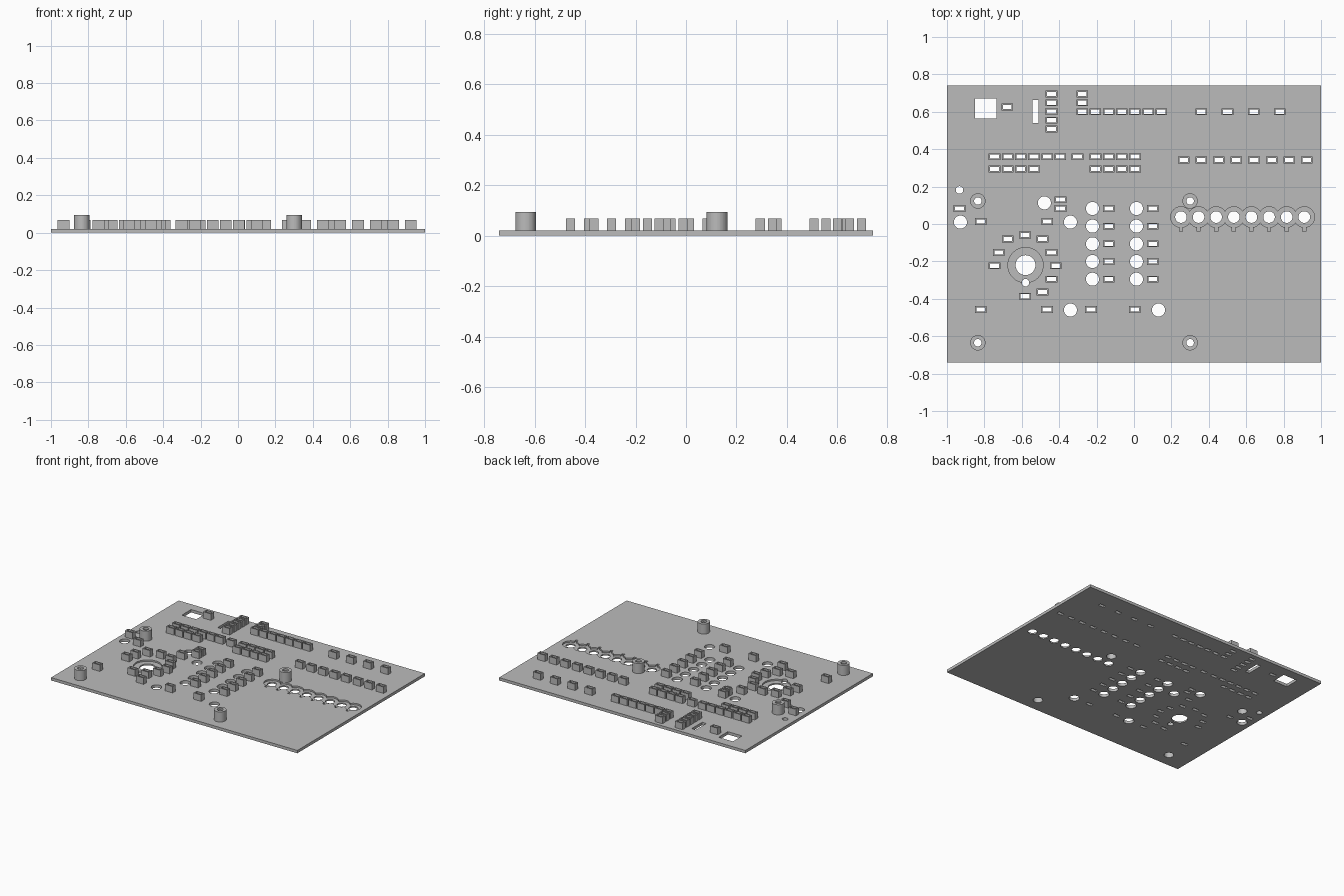
import bpy
import bmesh
from mathutils import Matrix

cube = bpy.data.objects.get("Cube")
if cube:
    bpy.data.objects.remove(cube, do_unlink=True)

THICK, BLOCK_TOP, POST_TOP = 0.021, 0.068, 0.095
RECESS_Z = 0.01
STEP = 0.0705
JACK_STEP = 0.0942

grey = bpy.data.materials.new("panel grey")
grey.use_nodes = True
grey.diffuse_color = (0.5, 0.5, 0.5, 1)
grey.node_tree.nodes["Principled BSDF"].inputs["Base Color"].default_value = (0.5, 0.5, 0.5, 1)


def box(bm, x, y, w, d, z0, z1):
    m = Matrix.Translation((x, y, (z0 + z1) / 2)) @ Matrix.Diagonal((w, d, z1 - z0, 1))
    bmesh.ops.create_cube(bm, size=1, matrix=m)


def disc(bm, x, y, r, z0, z1, sides=40):
    m = Matrix.Translation((x, y, (z0 + z1) / 2))
    bmesh.ops.create_cone(bm, cap_ends=True, segments=sides, radius1=r, radius2=r,
                          depth=z1 - z0, matrix=m)


def finish(bm, name):
    mesh = bpy.data.meshes.new(name)
    bm.to_mesh(mesh)
    bm.free()
    mesh.materials.append(grey)
    ob = bpy.data.objects.new(name, mesh)
    bpy.context.collection.objects.link(ob)
    return ob


def cut(target, bm):
    """Subtract the solids in bm from target."""
    cutter = finish(bm, "cutter")
    cutter.hide_render = True
    mod = target.modifiers.new("cut", 'BOOLEAN')
    mod.operation, mod.solver, mod.use_self = 'DIFFERENCE', 'EXACT', True
    mod.object = cutter
    bpy.context.view_layer.objects.active = target
    bpy.ops.object.modifier_apply(modifier=mod.name)
    bpy.data.objects.remove(cutter, do_unlink=True)


def row(x, y, count, step=STEP):
    return [(x + i * step, y) for i in range(count)]


# Positions of the slotted lamp shrouds
column_ys = [0.083 - i * 0.0945 for i in range(5)]
shrouds = row(-0.277, 0.6, 7) + row(0.36, 0.6, 4, 0.14)
shrouds += [(-0.441, 0.695 - i * 0.0468) for i in range(5)]
shrouds += [(-0.277, 0.695), (-0.277, 0.648), (-0.677, 0.625)]
shrouds += row(-0.746, 0.36, 6) + [(-0.302, 0.36)] + row(-0.206, 0.36, 4)
shrouds += row(-0.746, 0.294, 4) + row(-0.206, 0.294, 4)
shrouds += row(0.265, 0.342, 8, JACK_STEP)
shrouds += [(x, y) for x in (-0.136, 0.1) for y in column_ys]
shrouds += [(-0.933, 0.083), (-0.82, 0.013), (-0.393, 0.13), (-0.393, 0.083), (-0.463, 0.013)]
shrouds += [(x, -0.457) for x in (-0.82, -0.465, -0.23, 0.003)]
# Ring of shrouds around the dial
shrouds += [(-0.676, -0.08), (-0.583, -0.059), (-0.489, -0.08), (-0.724, -0.152),
            (-0.441, -0.152), (-0.746, -0.223), (-0.418, -0.223), (-0.441, -0.295),
            (-0.489, -0.364), (-0.583, -0.386)]

buttons = [(x, y) for x in (-0.222, 0.013) for y in column_ys]
buttons += [(-0.928, 0.01), (-0.479, 0.113), (-0.34, 0.01), (-0.34, -0.46), (0.131, -0.46)]
jacks = row(0.251, 0.037, 8, JACK_STEP)
posts = [(x, y) for x in (-0.835, 0.3) for y in (0.123, -0.635)]
DIAL = (-0.58, -0.22)

# Panel plate
bm = bmesh.new()
box(bm, 0, 0, 2, 1.48, 0, THICK)
panel = finish(bm, "panel")

# Shallow recesses for the dial and the row of jacks
bm = bmesh.new()
disc(bm, *DIAL, 0.094, RECESS_Z, 0.05, 64)
for x, y in jacks:
    disc(bm, x, y, 0.055, RECESS_Z, 0.05)
    box(bm, x, y - 0.05, 0.018, 0.054, RECESS_Z, 0.05)
cut(panel, bm)

# Openings through the plate
bm = bmesh.new()
disc(bm, *DIAL, 0.053, -0.05, 0.1, 64)
disc(bm, -0.58, -0.314, 0.02, -0.05, 0.1)
disc(bm, -0.933, 0.182, 0.02, -0.05, 0.1)
for x, y in buttons:
    disc(bm, x, y, 0.035, -0.05, 0.1)
for x, y in jacks:
    disc(bm, x, y, 0.031, -0.05, 0.1)
for x, y in posts:
    disc(bm, x, y, 0.032, -0.05, 0.1)
for x, y in shrouds:
    box(bm, x, y, 0.046, 0.022, -0.05, 0.1)
box(bm, -0.793, 0.618, 0.116, 0.107, -0.05, 0.1)
box(bm, -0.527, 0.602, 0.034, 0.122, -0.05, 0.1)
cut(panel, bm)

# Hollow lamp shrouds
bm = bmesh.new()
cutters = bmesh.new()
for x, y in shrouds:
    box(bm, x, y, 0.062, 0.036, THICK - 0.001, BLOCK_TOP)
    box(cutters, x, y, 0.046, 0.022, -0.05, 0.1)
cut(finish(bm, "lamp_shrouds"), cutters)

# Mounting posts, bored narrow at the top and wide below
bm = bmesh.new()
cutters = bmesh.new()
for x, y in posts:
    disc(bm, x, y, 0.041, THICK - 0.001, POST_TOP)
    disc(cutters, x, y, 0.02, 0.05, 0.2)
    disc(cutters, x, y, 0.032, -0.05, 0.08)
cut(finish(bm, "mounting_posts"), cutters)
